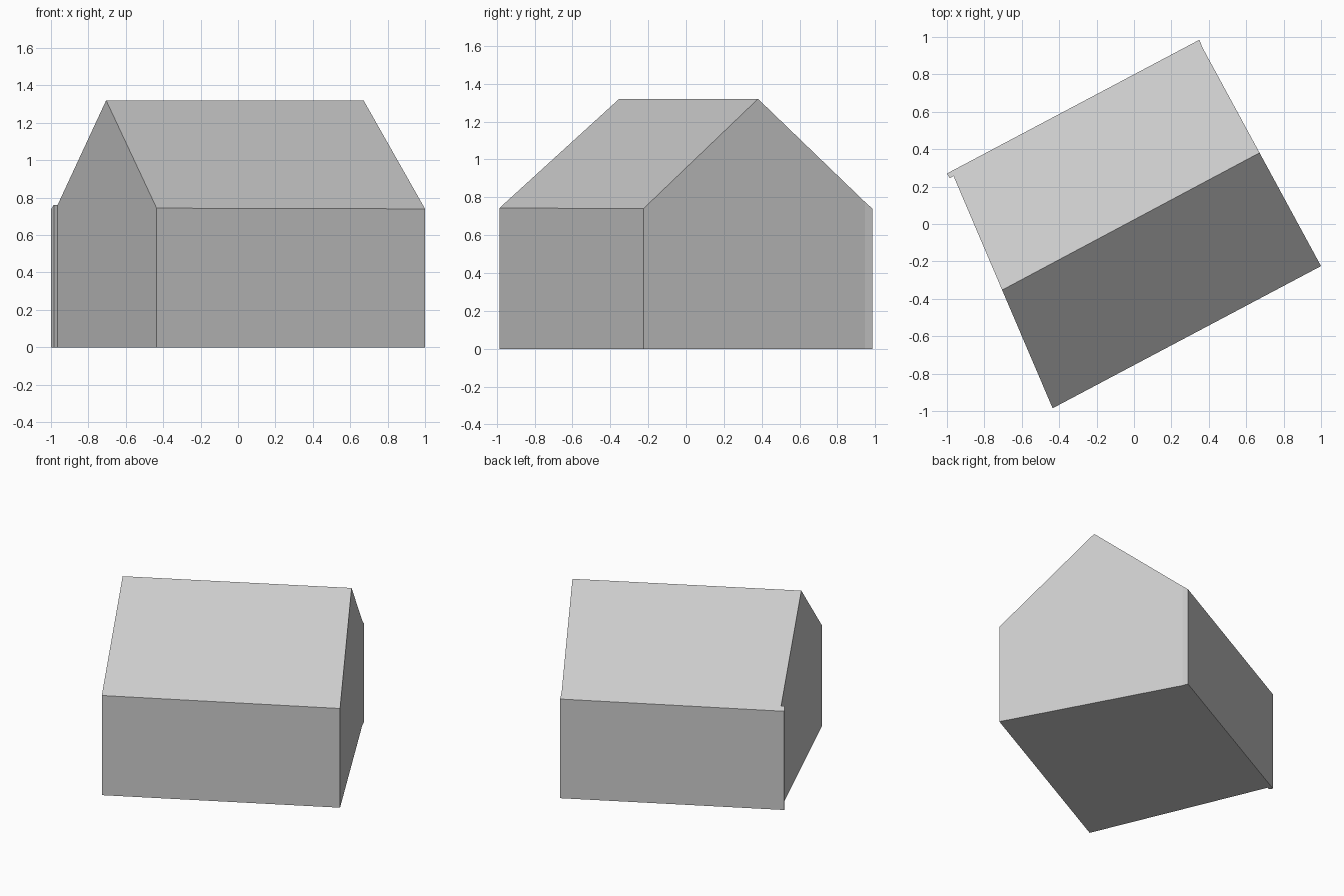
import bpy
import bmesh
from mathutils import Vector

cube = bpy.data.objects.get("Cube")
if cube:
    bpy.data.objects.remove(cube, do_unlink=True)

EAVE, RIDGE = 0.74, 1.32

# Plain grey material
grey = bpy.data.materials.new("light_grey")
grey.use_nodes = True
grey.diffuse_color = (0.6, 0.6, 0.6, 1)
grey.node_tree.nodes["Principled BSDF"].inputs["Base Color"].default_value = (0.6, 0.6, 0.6, 1)

# Turned footprint, with the small jog and the slightly bent rear corner
footprint = [(-0.435, -0.985), (1.0, -0.225), (0.365, 0.945), (0.35, 0.985),
             (-1.0, 0.27), (-0.985, 0.245), (-0.965, 0.257), (-0.705, -0.353)]
ridge_start = Vector((-0.705, -0.353, RIDGE))
ridge_dir = Vector((1.375, 0.733, 0)).normalized()

bm = bmesh.new()
base = bm.faces.new([bm.verts.new((x, y, 0)) for x, y in footprint])
walls = bmesh.ops.extrude_face_region(bm, geom=[base])
top = [v for v in walls["geom"] if isinstance(v, bmesh.types.BMVert)]
bmesh.ops.translate(bm, verts=top, vec=(0, 0, RIDGE + 0.5))

# Cut the two roof slopes through the ridge and each eave
for eave_point in (Vector((1.0, -0.225, EAVE)), Vector((0.35, 0.985, EAVE))):
    normal = ridge_dir.cross(eave_point - ridge_start).normalized()
    if normal.z < 0:
        normal.negate()
    bmesh.ops.bisect_plane(bm, geom=bm.verts[:] + bm.edges[:] + bm.faces[:], dist=1e-5,
                           plane_co=ridge_start, plane_no=normal, clear_outer=True)
    bmesh.ops.holes_fill(bm, edges=[e for e in bm.edges if e.is_boundary], sides=0)

bmesh.ops.remove_doubles(bm, verts=bm.verts[:], dist=1e-3)
bmesh.ops.recalc_face_normals(bm, faces=bm.faces[:])

mesh = bpy.data.meshes.new("gabled_house")
bm.to_mesh(mesh)
bm.free()
mesh.materials.append(grey)
house = bpy.data.objects.new("gabled_house", mesh)
bpy.context.collection.objects.link(house)
